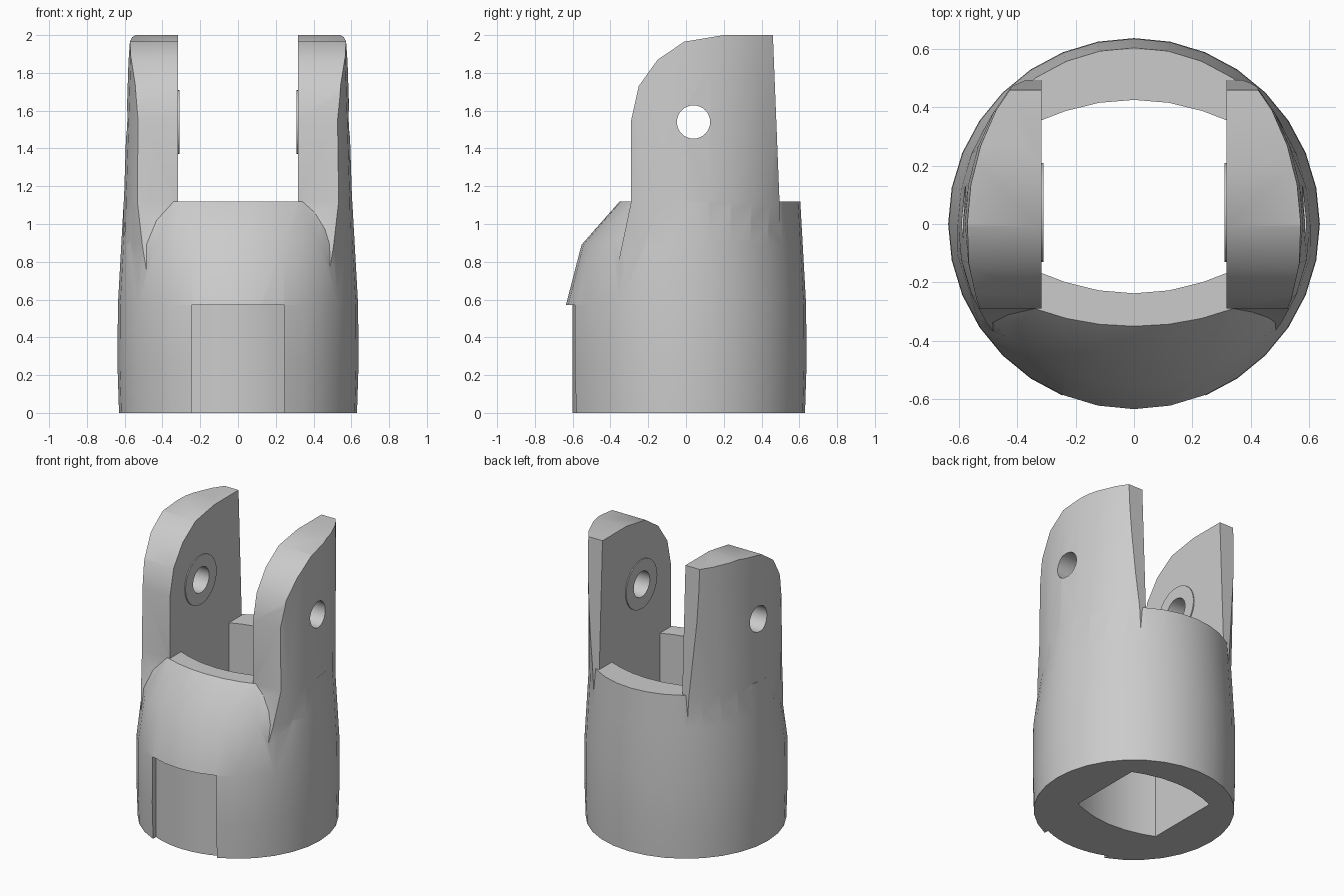
import bpy, bmesh, math
from mathutils import Vector

cube = bpy.data.objects.get("Cube")
if cube:
    bpy.data.objects.remove(cube, do_unlink=True)

grey = bpy.data.materials.new("plain_grey")
grey.use_nodes = True
colour = (0.6, 0.6, 0.6, 1)
grey.diffuse_color = colour
grey.node_tree.nodes["Principled BSDF"].inputs["Base Color"].default_value = colour
SIDES = 32


def loft(name, rings):
    """Closed solid skinned through rings of equal point count."""
    bm = bmesh.new()
    loops = [[bm.verts.new(p) for p in ring] for ring in rings]
    n = len(loops[0])
    for low, high in zip(loops, loops[1:]):
        for i in range(n):
            j = (i + 1) % n
            bm.faces.new((low[i], low[j], high[j], high[i]))
    bm.faces.new(loops[0][::-1])
    bm.faces.new(loops[-1])
    bmesh.ops.recalc_face_normals(bm, faces=bm.faces)
    mesh = bpy.data.meshes.new(name)
    bm.to_mesh(mesh)
    bm.free()
    mesh.materials.append(grey)
    obj = bpy.data.objects.new(name, mesh)
    bpy.context.collection.objects.link(obj)
    return obj


def prism_z(name, outline, z0, z1):
    return loft(name, [[(x, y, z) for x, y in outline] for z in (z0, z1)])


def prism_x(name, outline, x0, x1):
    return loft(name, [[(x, y, z) for y, z in outline] for x in (x0, x1)])


def ellipse(rx, ry, z, front=1):
    ring = []
    for i in range(SIDES):
        a = math.tau * i / SIDES
        y = ry * math.sin(a)
        ring.append((rx * math.cos(a), y * front if y < 0 else y, z))
    return ring


def circle(cy, cz, r):
    return [(cy + r * math.cos(math.tau * i / SIDES), cz + r * math.sin(math.tau * i / SIDES))
            for i in range(SIDES)]


def boolean(obj, tool, operation):
    mod = obj.modifiers.new(operation, 'BOOLEAN')
    mod.operation = operation
    mod.solver = 'EXACT'
    mod.object = tool
    bpy.ops.object.select_all(action='DESELECT')
    bpy.context.view_layer.objects.active = obj
    obj.select_set(True)
    bpy.ops.object.modifier_apply(modifier=mod.name)
    bpy.data.objects.remove(tool, do_unlink=True)


# Barrel: round sleeve whose front slopes back towards the rim
fork = loft("fork_sleeve", [ellipse(r, r, z, k) for z, r, k in (
    (0, 0.63, 1), (0.25, 0.638, 1), (0.57, 0.636, 1),
    (0.89, 0.618, 0.895), (1.12, 0.605, 0.58))])

# Arms: tapering oval column trimmed to the rounded side profile
arms = loft("arms", [ellipse(rx, ry, z) for z, rx, ry in (
    (0.5, 0.612, 0.612), (0.89, 0.608, 0.612), (1.12, 0.604, 0.63),
    (1.86, 0.58, 0.69), (2, 0.57, 0.7))])
side_profile = [(-0.38, 0.6), (-0.37, 0.74), (-0.29, 1.12), (-0.29, 1.55),
                (-0.25, 1.73), (-0.15, 1.87), (-0.01, 1.965), (0.2, 2),
                (0.46, 2), (0.495, 1.12), (0.495, 0.6)]
boolean(arms, prism_x("arm_profile", side_profile, -1, 1), 'INTERSECT')
boolean(fork, arms, 'UNION')

# Slot between the arms above the rim
slot = prism_x("slot", [(-1, 1.12), (1, 1.12), (1, 2.2), (-1, 2.2)], -0.318, 0.318)
boolean(fork, slot, 'DIFFERENCE')

# Straight-sided bore with bowed front and back walls
bow = [(x, 0.07 * (1 - (x / 0.318) ** 2))
       for x in (-0.318, -0.235, -0.12, 0, 0.12, 0.235, 0.318)]
bore = [(x, -0.168 - d) for x, d in bow] + [(x, 0.356 + d) for x, d in reversed(bow)]
boolean(fork, prism_z("bore", bore, -0.2, 1.3), 'DIFFERENCE')

# Shallow curved recess low on the front
arc = [(0.6 * math.sin(a), -0.6 * math.cos(a))
       for a in (math.radians(24.1) * i / 4 for i in range(-4, 5))]
recess = [(-0.245, -0.8)] + arc + [(0.245, -0.8)]
boolean(fork, prism_z("recess", recess, -0.2, 0.572), 'DIFFERENCE')

# Thin round bosses on the inner arm faces
for side in (-1, 1):
    boss = prism_x("boss", circle(0.04, 1.54, 0.17), side * 0.311, side * 0.34)
    boolean(fork, boss, 'UNION')

# Cross pin hole through both arms
boolean(fork, prism_x("pin_hole", circle(0.04, 1.54, 0.088), -1, 1), 'DIFFERENCE')

bpy.ops.object.shade_smooth_by_angle(angle=math.radians(30))
